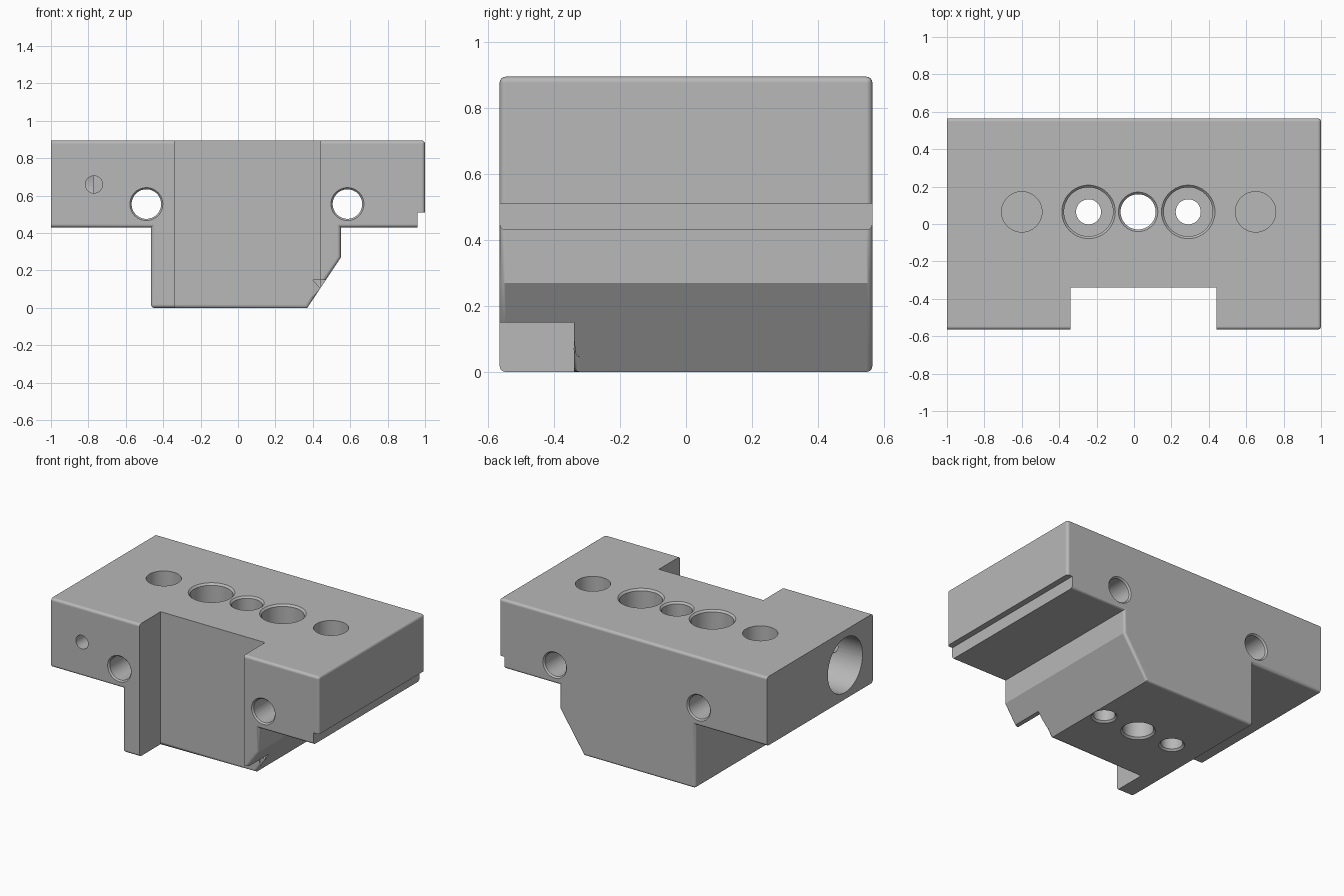
import bpy, bmesh, math
from mathutils import Matrix, Vector

cube = bpy.data.objects.get("Cube")
if cube:
    bpy.data.objects.remove(cube, do_unlink=True)

H, D = 0.895, 0.565            # block height and half depth
NL, NR, NY = -0.34, 0.44, -0.34  # front notch sides and back

grey = bpy.data.materials.new("machined grey")
grey.use_nodes = True
grey.diffuse_color = (0.48, 0.48, 0.48, 1)
grey.node_tree.nodes["Principled BSDF"].inputs["Base Color"].default_value = (0.48, 0.48, 0.48, 1)


def make_object(name, bm):
    bmesh.ops.recalc_face_normals(bm, faces=bm.faces)
    mesh = bpy.data.meshes.new(name)
    bm.to_mesh(mesh)
    bm.free()
    mesh.materials.append(grey)
    ob = bpy.data.objects.new(name, mesh)
    bpy.context.collection.objects.link(ob)
    return ob


def box(name, lo, hi):
    bm = bmesh.new()
    bmesh.ops.create_cube(bm, size=1)
    for v in bm.verts:
        v.co = [lo[i] if v.co[i] < 0 else hi[i] for i in range(3)]
    return make_object(name, bm)


def cut(target, cutter):
    """Subtract the cutter, then remove it."""
    cutter.hide_render = True
    mod = target.modifiers.new("cut", "BOOLEAN")
    mod.operation, mod.solver, mod.object = "DIFFERENCE", "EXACT", cutter
    bpy.context.view_layer.objects.active = target
    bpy.ops.object.modifier_apply(modifier=mod.name)
    bpy.data.objects.remove(cutter, do_unlink=True)


def drill(target, start, direction, steps, seg=48):
    """Cut a turned hole; steps are (depth, radius) from the start point."""
    bm = bmesh.new()
    rings = [[bm.verts.new((r * math.cos(2 * math.pi * i / seg),
                            r * math.sin(2 * math.pi * i / seg), d))
              for i in range(seg)] for d, r in steps]
    for a, b in zip(rings, rings[1:]):
        for i in range(seg):
            j = (i + 1) % seg
            bm.faces.new((a[i], a[j], b[j], b[i]))
    bm.faces.new(rings[0])
    bm.faces.new(rings[-1])
    turn = Vector((0, 0, 1)).rotation_difference(Vector(direction)).to_matrix().to_4x4()
    bm.transform(Matrix.Translation(start) @ turn)
    cut(target, make_object("hole_cutter", bm))


# Block: front profile extruded through the depth
profile = [(-1, 0.43), (-0.465, 0.43), (-0.465, 0), (0.37, 0), (0.55, 0.27), (0.55, 0.43),
           (0.96, 0.43), (0.96, 0.51), (1, 0.51), (1, H), (-1, H)]
bm = bmesh.new()
face = bm.faces.new([bm.verts.new((x, -D, z)) for x, z in profile])
ext = bmesh.ops.extrude_face_region(bm, geom=[face])
for v in ext["geom"]:
    if isinstance(v, bmesh.types.BMVert):
        v.co.y = D
block = make_object("slide_block", bm)

# Front notch and trimmed tip of the short prong
cut(block, box("notch_cutter", (NL, -1, -0.1), (NR, NY, 1)))
cut(block, box("tip_cutter", (0.40, -1, -0.1), (0.60, NY, 0.15)))


def rounded(e):
    """Choose the outer edges that are softly rounded."""
    if len(e.link_faces) != 2 or not e.is_convex or e.calc_face_angle() < 0.2:
        return False
    a, b = (v.co for v in e.verts)

    def on(x):
        return abs(a.x - x) < 1e-3 and abs(b.x - x) < 1e-3
    if on(-1) or (a.x > 0.95 and b.x > 0.95 and min(a.z, b.z) < 0.5 or max(a.z, b.z) < 0.52 and min(a.x, b.x) > 0.95):
        return False
    if (on(NL) or on(NR)) and min(a.y, b.y) < NY + 0.01:
        return False
    if a.z < 0.16 and b.z < 0.16 and min(a.x, b.x) > 0.38:
        return False
    if abs(a.y - b.y) > 0.05:
        return on(-0.465) and a.z < 0.01 or on(1) and a.z > 0.8
    return True


bm = bmesh.new()
bm.from_mesh(block.data)
bmesh.ops.remove_doubles(bm, verts=bm.verts, dist=1e-5)
bmesh.ops.bevel(bm, geom=[e for e in bm.edges if rounded(e)], offset=0.018,
                offset_type="OFFSET", segments=4, profile=0.5, affect="EDGES", clamp_overlap=True)
bm.to_mesh(block.data)
bm.free()

# Vertical holes: two counterbored screws, a centre bore and two blind pockets
ROW = 0.065
down = (0, 0, -1)
for x in (-0.243, 0.29):
    drill(block, (x, ROW, H), down, [(-0.01, 0.153), (0.012, 0.131), (0.28, 0.131), (0.28, 0.067),
                                     (H - 0.012, 0.067), (H + 0.01, 0.089)])
drill(block, (0.022, ROW, H), down, [(-0.01, 0.115), (0.012, 0.094), (H - 0.012, 0.094), (H + 0.01, 0.115)])
for x in (-0.60, 0.65):
    drill(block, (x, ROW, H), down, [(-0.02, 0.108), (0.22, 0.108)])

# Two cross holes running front to back
for x in (-0.49, 0.585):
    drill(block, (x, -D, 0.555), (0, 1, 0), [(-0.01, 0.097), (0.01, 0.079), (2 * D - 0.01, 0.079),
                                             (2 * D + 0.01, 0.097)])

# Side pocket and the small set-screw hole that meets it
drill(block, (-1, -0.27, 0.66), (1, 0, 0), [(-0.02, 0.185), (0.225, 0.185)])
drill(block, (-0.77, -D, 0.66), (0, 1, 0), [(-0.02, 0.046), (0.25, 0.046)])

# Smooth rounded edges and bores, flat machined faces
bpy.ops.object.select_all(action="DESELECT")
block.select_set(True)
bpy.context.view_layer.objects.active = block
bpy.ops.object.shade_smooth_by_angle(angle=math.radians(30))
weighted = block.modifiers.new("flat_faces", "WEIGHTED_NORMAL")
weighted.keep_sharp = True
